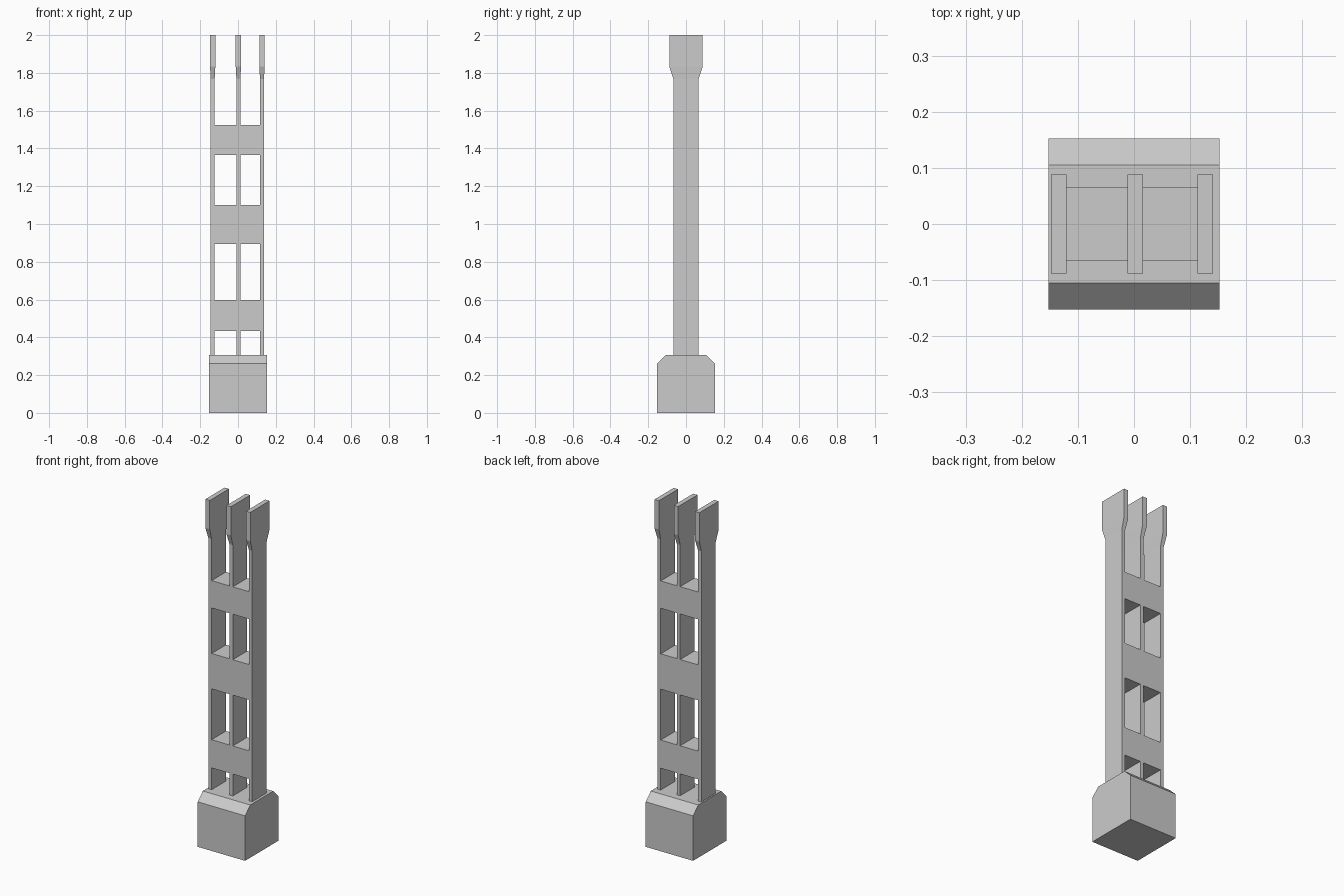
import bpy, bmesh

if "Cube" in bpy.data.objects:
    bpy.data.objects.remove(bpy.data.objects["Cube"])


def loft(name, sections):
    """Closed solid through stacked rectangles (z, x0, x1, y0, y1)."""
    bm = bmesh.new()
    rings = [[bm.verts.new(p) for p in ((x0, y0, z), (x1, y0, z), (x1, y1, z), (x0, y1, z))]
             for z, x0, x1, y0, y1 in sections]
    bm.faces.new(rings[0][::-1])
    bm.faces.new(rings[-1])
    for a, b in zip(rings, rings[1:]):
        for i in range(4):
            j = (i + 1) % 4
            bm.faces.new((a[i], a[j], b[j], b[i]))
    mesh = bpy.data.meshes.new(name)
    bm.to_mesh(mesh)
    bm.free()
    ob = bpy.data.objects.new(name, mesh)
    bpy.context.collection.objects.link(ob)
    return ob


BASE = 0.1525        # half width of the base block
SHAFT = 0.0105       # half thickness of a plank shaft
HEAD = 0.014         # half thickness of a plank head
DEPTH = 0.066        # half depth of the shafts and crossbars
HEAD_DEPTH = 0.0885  # half depth of the plank heads

# Base block, sloped along its front and back top edges
loft("base_block", [(0, -BASE, BASE, -BASE, BASE),
                    (0.262, -BASE, BASE, -BASE, BASE),
                    (0.307, -BASE, BASE, -0.1055, 0.1055)])

# Three upright planks that flare into wider heads
planks = [("left", -0.134), ("middle", 0.002), ("right", 0.127)]
for side, x in planks:
    loft(side + "_plank", [(z, x - t, x + t, -d, d) for z, t, d in (
        (0.30, SHAFT, DEPTH), (1.767, SHAFT, DEPTH),
        (1.833, HEAD, HEAD_DEPTH), (2.0, HEAD, HEAD_DEPTH))])

# Crossbars filling the gaps between neighbouring planks, flush with them
levels = [("lower", 0.434, 0.598), ("centre", 0.894, 1.10), ("upper", 1.365, 1.524)]
for level, z0, z1 in levels:
    for (side, xa), (_, xb) in zip(planks, planks[1:]):
        gap = "left" if side == "left" else "right"
        loft(f"{level}_crossbar_{gap}", [(z, xa + SHAFT, xb - SHAFT, -DEPTH, DEPTH)
                                         for z in (z0, z1)])
